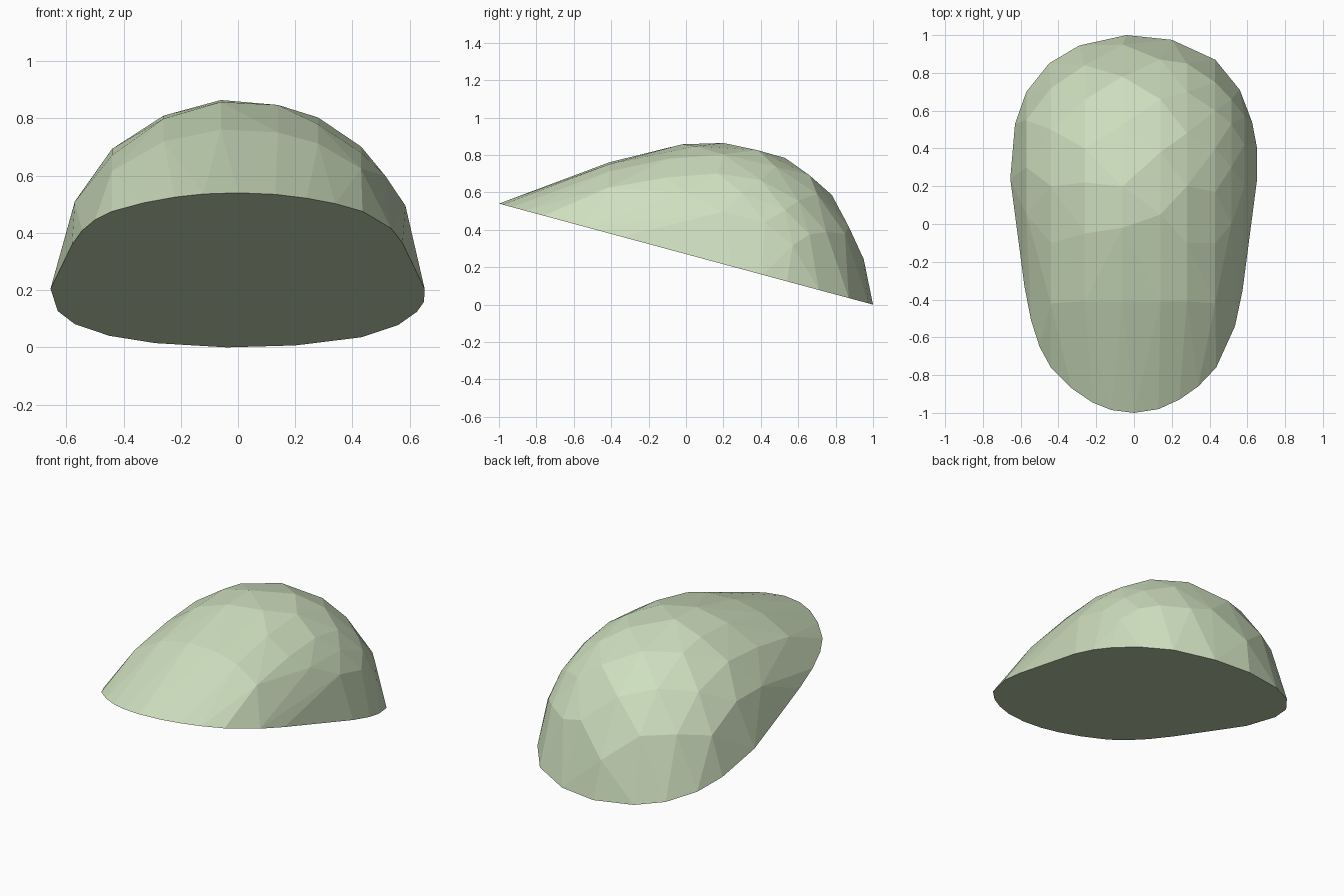
import bpy, bmesh, math

# Rim outline seen from above (clockwise from the back)
RIM = [(-0.04, 1), (0.2, 0.975), (0.43, 0.87), (0.56, 0.71), (0.625, 0.54),
       (0.65, 0.41), (0.652, 0.24), (0.61, -0.1), (0.575, -0.35), (0.535, -0.54),
       (0.435, -0.76), (0.34, -0.86), (0.24, -0.93), (0.13, -0.98), (0, -1),
       (-0.12, -0.985), (-0.22, -0.945), (-0.33, -0.87), (-0.44, -0.76), (-0.5, -0.65),
       (-0.545, -0.51), (-0.58, -0.33), (-0.615, -0.05), (-0.655, 0.24),
       (-0.63, 0.53), (-0.57, 0.7), (-0.45, 0.85), (-0.29, 0.945)]
# Half width and ridge height along the length
WIDTH = [(-1, 0.0), (-0.86, 0.34), (-0.76, 0.44), (-0.54, 0.535), (-0.35, 0.575),
         (0, 0.62), (0.24, 0.653), (0.41, 0.648), (0.54, 0.627), (0.71, 0.56),
         (0.86, 0.44), (0.975, 0.2), (1, 0)]
RIDGE = [(-1, 0.54), (-0.41, 0.763), (-0.02, 0.86), (0.2, 0.867), (0.38, 0.842),
         (0.53, 0.787), (0.66, 0.71), (0.78, 0.59), (0.87, 0.44), (0.95, 0.25), (1, 0)]


def sample(table, y):
    for (a, u), (b, v) in zip(table, table[1:]):
        if a <= y <= b:
            return u + (v - u) * (y - a) / (b - a)


def base(y):
    return 0.27 - 0.27 * y


def dome(x, y):
    w, low = sample(WIDTH, y), base(y)
    return low + (sample(RIDGE, y) - low) * math.sqrt(max(0, 1 - (x / w) ** 2))


# Lengthwise facet lines over the dome: x offset -> y stations
LINES = {
    -0.06: (-0.41, -0.02, 0.2, 0.53, 0.78, 0.95),
    0.14: (-0.41, 0.05, 0.38, 0.66, 0.87),
    0.28: (-0.41, -0.1, 0.2, 0.48, 0.7, 0.85),
    0.43: (-0.42, -0.1, 0.17, 0.4, 0.6, 0.75),
    0.515: (0.0, 0.3, 0.53, 0.66),
    0.585: (0.2, 0.42, 0.57),
    -0.26: (-0.41, -0.05, 0.22, 0.4, 0.66, 0.84),
    -0.44: (-0.42, -0.1, 0.2, 0.5, 0.72),
    -0.57: (0.05, 0.3, 0.55),
}

# Convex shell through the rim and the facet lines
bm = bmesh.new()
for x, y in RIM:
    bm.verts.new((x, y, base(y)))
for x, stations in LINES.items():
    for y in stations:
        bm.verts.new((x, y, dome(x, y)))
hull = bmesh.ops.convex_hull(bm, input=bm.verts[:])
loose = {v for v in hull["geom_interior"] + hull["geom_unused"]
         if isinstance(v, bmesh.types.BMVert)}
bmesh.ops.delete(bm, geom=list(loose), context='VERTS')
# Merge the coplanar underside into one face
bmesh.ops.dissolve_limit(bm, angle_limit=math.radians(1.5), verts=bm.verts[:], edges=bm.edges[:])
bmesh.ops.recalc_face_normals(bm, faces=bm.faces[:])

mesh = bpy.data.meshes.new("domed_shell")
bm.to_mesh(mesh)
bm.free()
shell = bpy.data.objects.new("domed_shell", mesh)
bpy.context.collection.objects.link(shell)

green = bpy.data.materials.new("pale_green")
green.diffuse_color = (0.62, 0.74, 0.52, 1)
mesh.materials.append(green)
